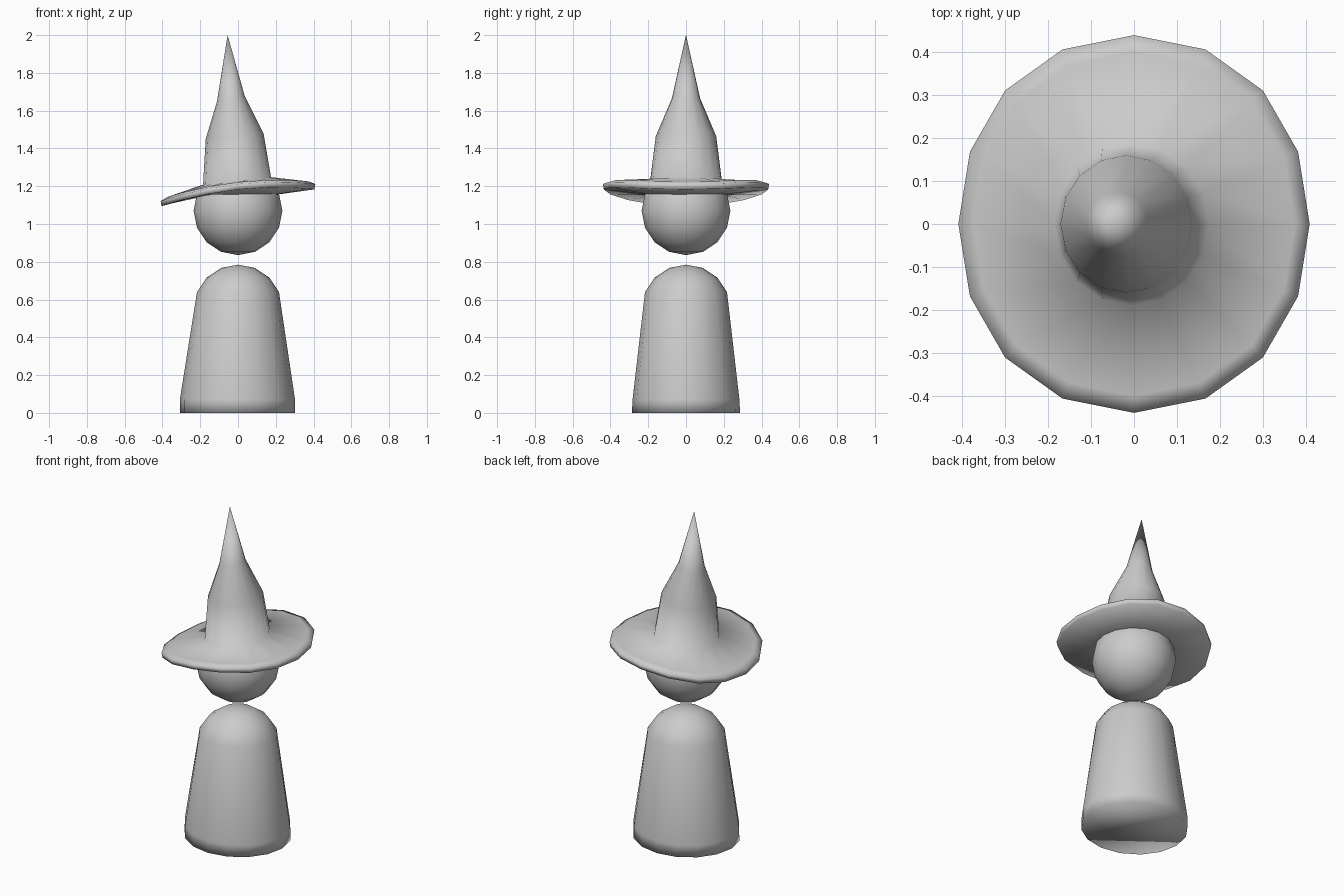
import bpy, bmesh
from math import cos, sin, pi

if "Cube" in bpy.data.objects:
    bpy.data.objects.remove(bpy.data.objects["Cube"])

N = 16  # sides of every round part


def loft(name, rings, start=None, end=None, cap_start=False):
    """Skin 16-sided rings; start/end are optional pole points."""
    bm = bmesh.new()
    loops = [[bm.verts.new(p) for p in ring] for ring in rings]
    for a, b in zip(loops, loops[1:]):
        for i in range(N):
            j = (i + 1) % N
            bm.faces.new((a[i], a[j], b[j], b[i]))
    for pole, loop in ((start, loops[0]), (end, loops[-1])):
        if pole:
            v = bm.verts.new(pole)
            for i in range(N):
                bm.faces.new((loop[i], loop[(i + 1) % N], v))
    if cap_start:
        bm.faces.new(loops[0])
    bmesh.ops.recalc_face_normals(bm, faces=bm.faces[:])
    for f in bm.faces:
        f.smooth = True
    me = bpy.data.meshes.new(name)
    bm.to_mesh(me)
    bm.free()
    ob = bpy.data.objects.new(name, me)
    bpy.context.collection.objects.link(ob)
    return ob


def ellipse(rx, ry, z, cx=0.0, tilt=0.0):
    ring = []
    for i in range(N):
        c, s = cos(2 * pi * i / N), sin(2 * pi * i / N)
        ring.append((cx + rx * c, ry * s, z + tilt * rx * c))
    return ring


def brim_ring(r, dz):
    """Brim ring that droops toward -x."""
    ring = []
    for i in range(N):
        c, s = cos(2 * pi * i / N), sin(2 * pi * i / N)
        x = r * c * (1 - 0.07 * c * c * (r / 0.44))
        ring.append((x, r * s, 1.2 + dz + 0.11 * x - 0.27 * x * x))
    return ring


# Body: flared robe with a domed top
body = [ellipse(0.305, 0.286, 0.0, -0.003), ellipse(0.305, 0.283, 0.07, -0.003)]
for k in (1, 2, 3):
    a = k * pi / 8
    r = 0.235 * cos(a)
    body.append(ellipse(r, r, 0.55 + 0.235 * sin(a)))
loft("body", body, end=(0, 0, 0.785), cap_start=True)

# Head
bpy.ops.mesh.primitive_uv_sphere_add(segments=N, ring_count=8, radius=0.235,
                                     location=(0, 0, 1.07))
bpy.context.object.name = "head"
bpy.ops.object.shade_smooth()

# Hat: underside, brim edge, brim top, then the leaning cone
hat = [
    ellipse(0.20, 0.20, 1.155),
    brim_ring(0.435, -0.017),
    brim_ring(0.44, 0.012),
    brim_ring(0.40, 0.022),
    ellipse(0.18, 0.19, 1.228, -0.005, 0.11),
    ellipse(0.153, 0.16, 1.465, -0.018, 0.10),
    ellipse(0.073, 0.075, 1.665, -0.038, 0.20),
]
loft("pointed_hat", hat, end=(-0.055, 0, 2.0))
